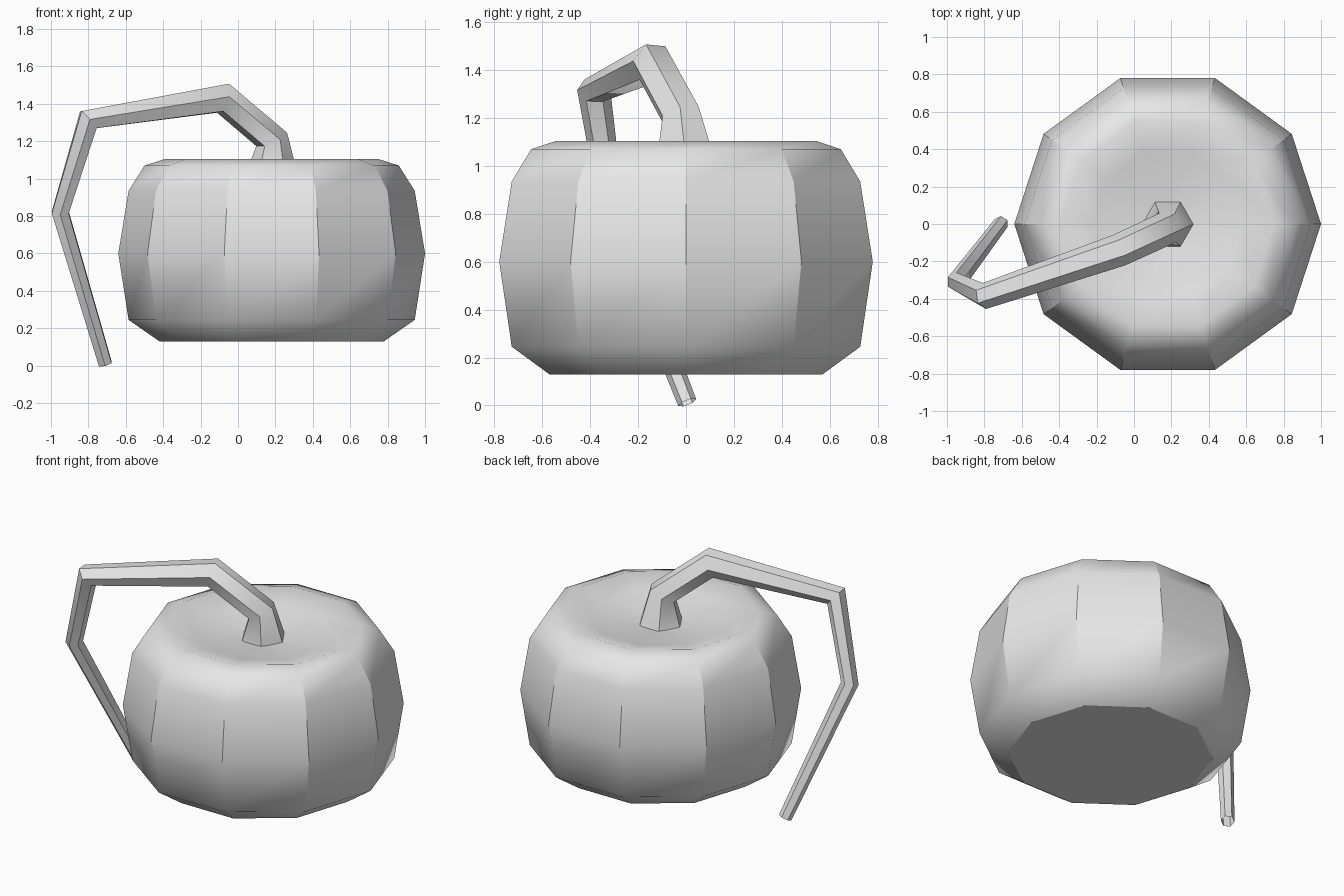
import bpy, bmesh, math
from mathutils import Vector

cube = bpy.data.objects.get("Cube")
if cube:
    bpy.data.objects.remove(cube, do_unlink=True)

grey = bpy.data.materials.new("plain_grey")
grey.use_nodes = True
grey.diffuse_color = (0.8, 0.8, 0.8, 1)
grey.node_tree.nodes["Principled BSDF"].inputs["Base Color"].default_value = (0.8, 0.8, 0.8, 1)

CENTRE_X = 0.18


def bridge(bm, rings):
    """Join consecutive rings of vertices with quads."""
    for low, high in zip(rings, rings[1:]):
        n = len(low)
        for i in range(n):
            j = (i + 1) % n
            bm.faces.new((low[i], low[j], high[j], high[i]))


def finish(bm, name):
    mesh = bpy.data.meshes.new(name)
    for face in bm.faces:
        face.smooth = True
    bm.to_mesh(mesh)
    bm.free()
    mesh.materials.append(grey)
    obj = bpy.data.objects.new(name, mesh)
    bpy.context.collection.objects.link(obj)
    return obj


# Ten-sided body with a shallow hollow on top
SIDES = 10
profile = [(0.60, 0.13), (0.765, 0.245), (0.82, 0.60), (0.765, 0.935),
           (0.68, 1.07), (0.57, 1.105), (0.40, 1.06)]
bm = bmesh.new()
rings = []
for r, z in profile:
    angles = [math.tau * i / SIDES for i in range(SIDES)]
    rings.append([bm.verts.new((CENTRE_X + r * math.cos(a), r * math.sin(a), z)) for a in angles])
bridge(bm, rings)
bm.faces.new(rings[0][::-1])
hollow = bm.verts.new((CENTRE_X, 0, 1.02))
for i in range(SIDES):
    bm.faces.new((rings[-1][i], rings[-1][(i + 1) % SIDES], hollow))

# Crisp upright creases on the flanks and around the base
for edge in bm.edges:
    low, high = sorted(v.co.z for v in edge.verts)
    upright = high - low > 0.01 and low > 0.2 and high < 1.08
    if upright or high < 0.14:
        edge.smooth = False
finish(bm, "body")

# Bent six-sided stem, tapering to an open tip
path = [(CENTRE_X, 0, 1.02), (0.18, -0.02, 1.21), (-0.08, -0.14, 1.43),
        (-0.80, -0.385, 1.315), (-0.95, -0.31, 0.82), (-0.71, 0.005, 0.012)]
radii = [0.14, 0.09, 0.088, 0.07, 0.052, 0.04]
points = [Vector(p) for p in path]
steps = [(b - a).normalized() for a, b in zip(points, points[1:])]
tangents = [Vector((0, 0, 1))]
tangents += [(a + b).normalized() for a, b in zip(steps, steps[1:])]
tangents.append(steps[-1])

bm = bmesh.new()
rings = []
u, v = Vector((1, 0, 0)), Vector((0, 1, 0))
previous = tangents[0]
for point, tangent, radius in zip(points, tangents, radii):
    turn = previous.rotation_difference(tangent)
    u, v = turn @ u, turn @ v
    previous = tangent
    rings.append([bm.verts.new(point + radius * (math.cos(a) * u + math.sin(a) * v))
                  for a in (math.tau * i / 6 for i in range(6))])
bridge(bm, rings)
stem = finish(bm, "stem")
bpy.ops.object.select_all(action="DESELECT")
stem.select_set(True)
bpy.context.view_layer.objects.active = stem
bpy.ops.object.shade_smooth_by_angle(angle=math.radians(50))
